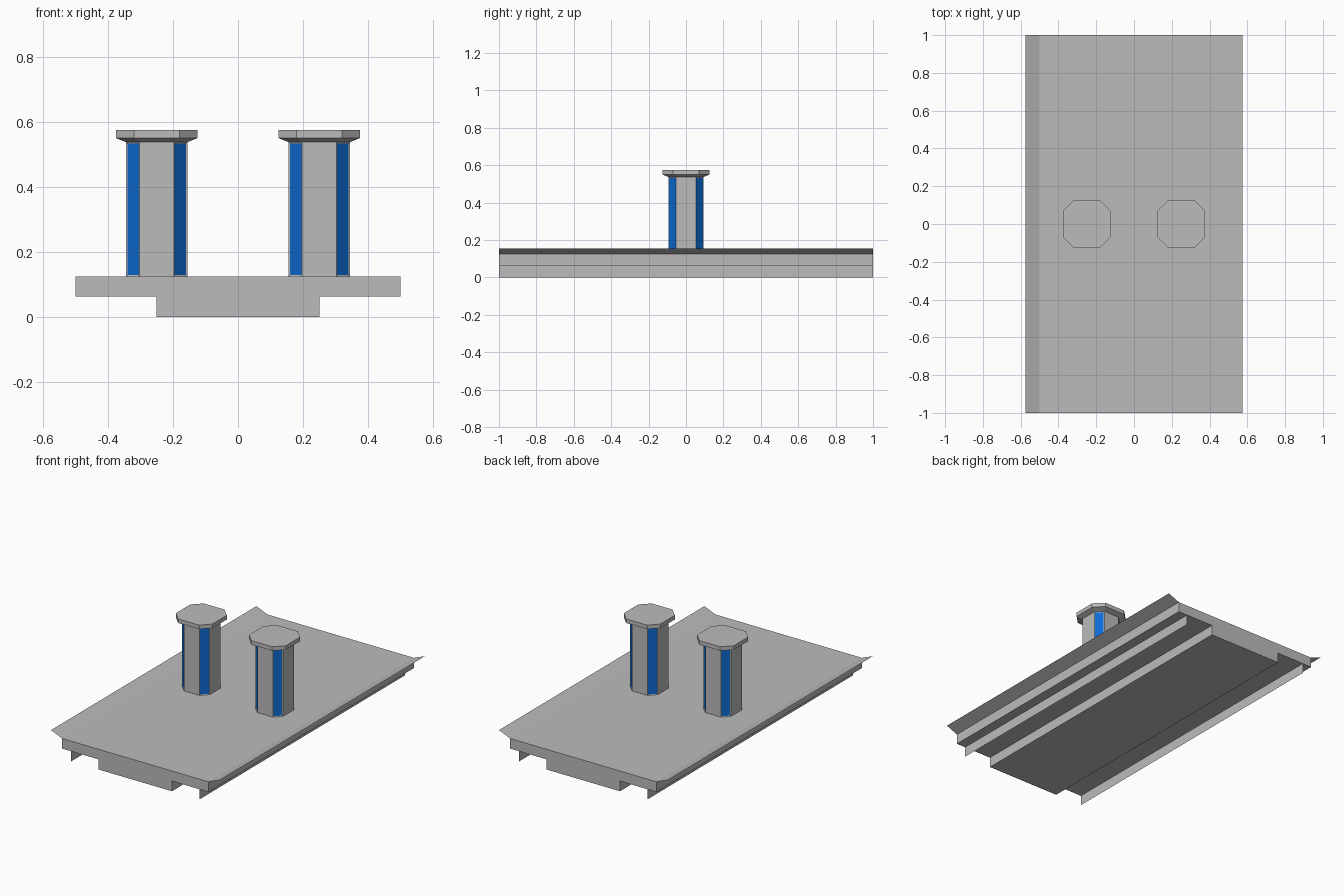
import bpy
import bmesh

cube = bpy.data.objects.get("Cube")
if cube:
    bpy.data.objects.remove(cube, do_unlink=True)


def material(name, rgb):
    mat = bpy.data.materials.new(name)
    mat.use_nodes = True
    color = (*rgb, 1.0)
    mat.diffuse_color = color
    mat.node_tree.nodes["Principled BSDF"].inputs["Base Color"].default_value = color
    return mat


GREY = material("plain grey", (0.5, 0.5, 0.5))
BLUE = material("panel blue", (0.004, 0.15, 0.67))
HALF_LENGTH = 1.0
DECK_TOP = 0.125
DECK_BOTTOM = 0.0625


def finish(name, bm, materials):
    mesh = bpy.data.meshes.new(name)
    bm.to_mesh(mesh)
    bm.free()
    for mat in materials:
        mesh.materials.append(mat)
    obj = bpy.data.objects.new(name, mesh)
    bpy.context.collection.objects.link(obj)
    return obj


def extrude_profile(name, points, closed):
    """Sweep an x-z profile along the full length of the deck."""
    bm = bmesh.new()
    front, back = [[bm.verts.new((x, y, z)) for x, z in points]
                   for y in (-HALF_LENGTH, HALF_LENGTH)]
    count = len(points)
    for i in range(count if closed else count - 1):
        j = (i + 1) % count
        bm.faces.new((front[i], front[j], back[j], back[i]))
    if closed:
        bm.faces.new(front)
        bm.faces.new(back[::-1])
        bmesh.ops.recalc_face_normals(bm, faces=bm.faces)
    return finish(name, bm, [GREY])


# Deck with a thicker central keel
half_profile = [(0.25, 0), (0.25, DECK_BOTTOM), (0.5, DECK_BOTTOM), (0.5, DECK_TOP)]
mirrored = [(-x, z) for x, z in reversed(half_profile)]
extrude_profile("deck", half_profile + mirrored, True)

# Upturned thin edge lips and hanging rails on both sides
for side, s in (("left", 1), ("right", -1)):
    lip = [(s * 0.5, DECK_TOP), (s * 0.575, 0.156)]
    rail = [(s * 0.4375, 0), (s * 0.4375, DECK_BOTTOM)]
    extrude_profile(side + "_edge_lip", lip[::s], False)
    extrude_profile(side + "_under_rail", rail[::s], False)


def octagon(h):
    """Square of half width h with cut corners."""
    f = h * 0.5625
    return [(h, -f), (h, f), (f, h), (-f, h), (-h, f), (-h, -f), (-f, -h), (f, -h)]


def column(name, cx):
    # Shaft, flared collar and cap as stacked octagonal rings
    levels = [(DECK_TOP, 0.094), (0.5375, 0.094), (0.55, 0.125), (0.575, 0.125)]
    bm = bmesh.new()
    rings = [[bm.verts.new((cx + x, y, z)) for x, y in octagon(h)] for z, h in levels]
    corner_faces = []
    for level, (low, high) in enumerate(zip(rings, rings[1:])):
        for i in range(8):
            j = (i + 1) % 8
            face = bm.faces.new((low[i], low[j], high[j], high[i]))
            if level == 0 and i % 2:
                corner_faces.append(face)
    bm.faces.new(rings[-1])
    bm.faces.new(rings[0][::-1])
    bmesh.ops.recalc_face_normals(bm, faces=bm.faces)
    # Blue panels set into the cut corners
    bmesh.ops.inset_individual(bm, faces=corner_faces, thickness=0.006, depth=-0.002)
    for face in corner_faces:
        face.material_index = 1
    finish(name, bm, [GREY, BLUE])


column("left_column", 0.25)
column("right_column", -0.25)
